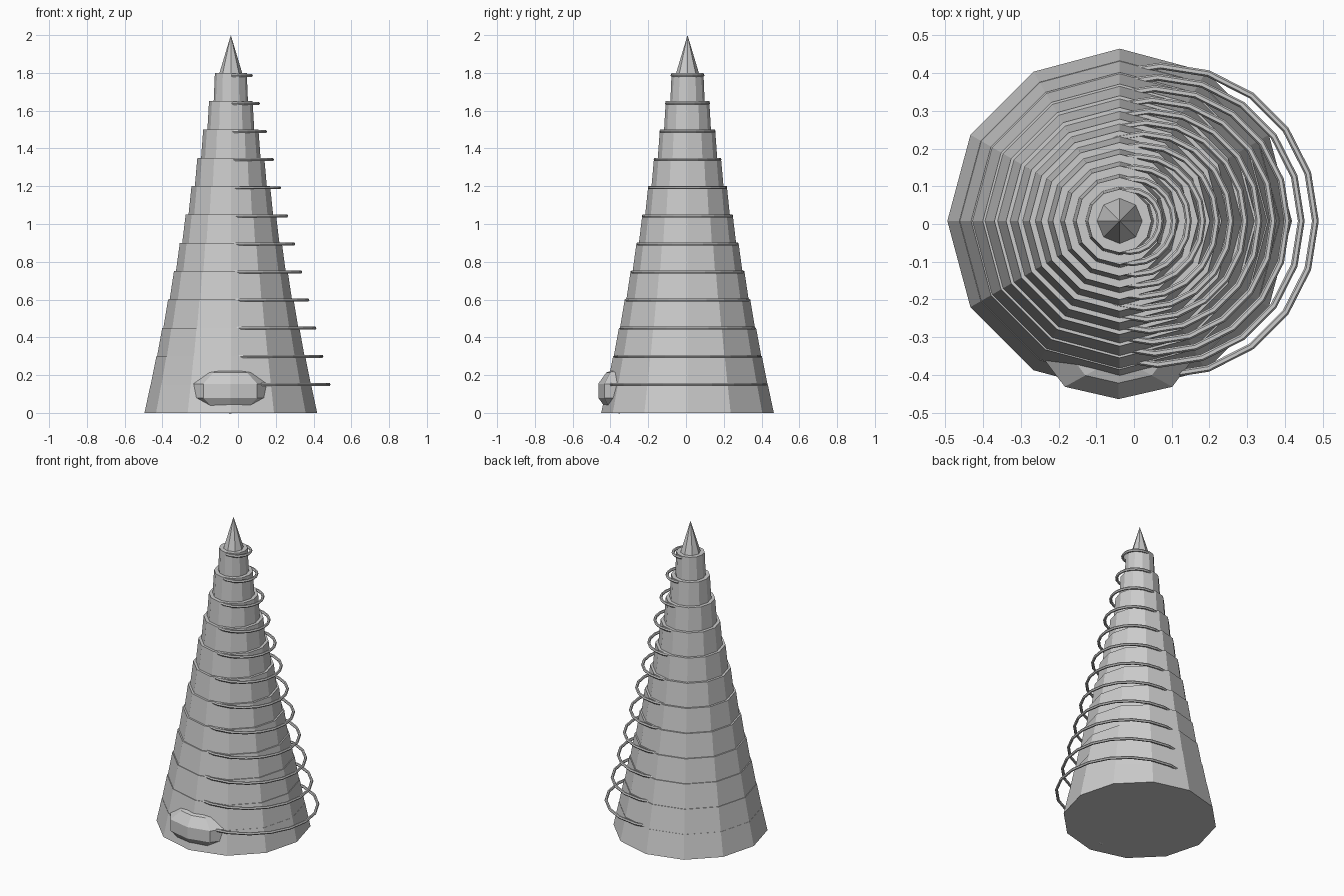
import bpy, bmesh, math
from mathutils import Matrix, Vector

if "Cube" in bpy.data.objects:
    bpy.data.objects.remove(bpy.data.objects["Cube"])

AXIS = (-0.038, 0.008)   # vertical axis of the stacked cone

grey = bpy.data.materials.new("light_grey")
grey.diffuse_color = (0.6, 0.6, 0.6, 1)
grey.use_nodes = True
grey.node_tree.nodes["Principled BSDF"].inputs["Base Color"].default_value = grey.diffuse_color


def finish(bm, name):
    bmesh.ops.recalc_face_normals(bm, faces=bm.faces)
    me = bpy.data.meshes.new(name)
    bm.to_mesh(me)
    bm.free()
    me.materials.append(grey)
    ob = bpy.data.objects.new(name, me)
    bpy.context.collection.objects.link(ob)
    return ob


def frustum(name, sides, r1, r2, z, height):
    bm = bmesh.new()
    m = Matrix.Translation((*AXIS, z + height / 2))
    bmesh.ops.create_cone(bm, cap_ends=True, segments=sides, radius1=r1,
                          radius2=r2, depth=height, matrix=m)
    return finish(bm, name)


def torus(name, center, major, minor, seg=20, sides=6):
    bm = bmesh.new()
    loops = []
    for i in range(seg):
        a = math.tau * i / seg
        loop = []
        for j in range(sides):
            b = math.tau * j / sides
            r = major + minor * math.cos(b)
            loop.append(bm.verts.new(Vector(center) + Vector(
                (r * math.cos(a), r * math.sin(a), minor * math.sin(b)))))
        loops.append(loop)
    for i in range(seg):
        p, q = loops[i], loops[(i + 1) % seg]
        for j in range(sides):
            k = (j + 1) % sides
            bm.faces.new((p[j], q[j], q[k], p[k]))
    return finish(bm, name)


# Stacked tapered tiers with steps that widen towards the top
for i in range(12):
    r = 0.457 - 0.0333 * i
    frustum(f"tier_{i + 1}", 12, r, r * 0.93, 0.15 * i, 0.15)

# Pointed tip
frustum("tip", 8, 0.06, 0.0, 1.8, 0.2)

# Thin rings offset to one side, shrinking upwards
for i in range(12):
    torus(f"ring_{i + 1}", (0.07 - 0.0074 * i, 0.008, 0.151 + 0.1487 * i),
          0.411 - 0.03 * i, 0.009)

# Flattened faceted knob low on the front
bm = bmesh.new()
bmesh.ops.create_uvsphere(
    bm, u_segments=8, v_segments=5, radius=1,
    matrix=Matrix.Translation((-0.041, -0.353, 0.117)) @ Matrix.Diagonal((0.212, 0.117, 0.12, 1)))
finish(bm, "front_knob")
